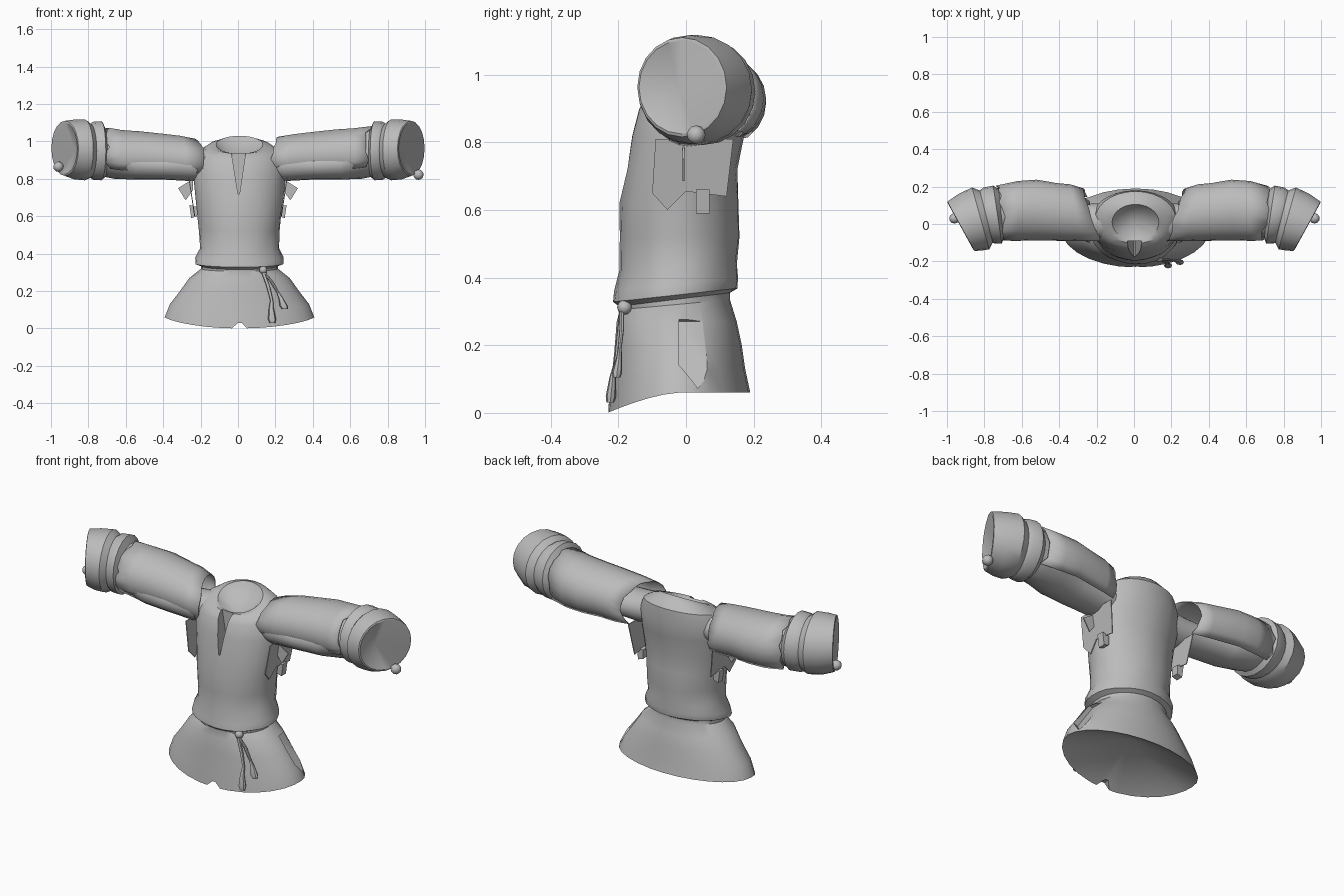
import bpy, bmesh, math, random
from mathutils import Vector

random.seed(4)
if "Cube" in bpy.data.objects:
    bpy.data.objects.remove(bpy.data.objects["Cube"])

cloth = bpy.data.materials.new("plain grey cloth")
cloth.use_nodes = True
cloth.diffuse_color = (0.5, 0.5, 0.5, 1)
cloth.node_tree.nodes["Principled BSDF"].inputs["Base Color"].default_value = (0.5, 0.5, 0.5, 1)


def finish(name, bm, angle=35):
    bmesh.ops.recalc_face_normals(bm, faces=bm.faces)
    mesh = bpy.data.meshes.new(name)
    bm.to_mesh(mesh)
    bm.free()
    mesh.materials.append(cloth)
    ob = bpy.data.objects.new(name, mesh)
    bpy.context.collection.objects.link(ob)
    smooth(ob, angle)
    return ob


def smooth(ob, angle=35):
    bpy.ops.object.select_all(action="DESELECT")
    ob.select_set(True)
    bpy.context.view_layer.objects.active = ob
    bpy.ops.object.shade_smooth_by_angle(angle=math.radians(angle))


def loft(rings, closed=True, tips=()):
    """Skin rings of points; optional tips close the first and last ring with a cone."""
    bm = bmesh.new()
    rows = [[bm.verts.new(p) for p in ring] for ring in rings]
    n = len(rows[0])
    span = n if closed else n - 1
    for a, b in zip(rows, rows[1:]):
        for i in range(span):
            j = (i + 1) % n
            bm.faces.new((a[i], a[j], b[j], b[i]))
    for row, tip in zip((rows[0], rows[-1]), tips):
        v = bm.verts.new(tip)
        for i in range(n):
            bm.faces.new((row[i], row[(i + 1) % n], v))
    return bm


def prism(name, points, offset):
    """Extrude a flat outline along an offset."""
    bm = bmesh.new()
    face = bm.faces.new([bm.verts.new(p) for p in points])
    out = bmesh.ops.extrude_face_region(bm, geom=[face])
    verts = [v for v in out["geom"] if isinstance(v, bmesh.types.BMVert)]
    bmesh.ops.translate(bm, verts=verts, vec=Vector(offset))
    return finish(name, bm)


def knob(name, centre, radius):
    bm = bmesh.new()
    bmesh.ops.create_icosphere(bm, subdivisions=2, radius=radius)
    bmesh.ops.translate(bm, verts=bm.verts, vec=centre)
    finish(name, bm)


def cut(target, cutter):
    mod = target.modifiers.new("cut", "BOOLEAN")
    mod.operation = "DIFFERENCE"
    mod.object = cutter
    smooth(target)
    bpy.ops.object.modifier_apply(modifier=mod.name)
    bpy.data.objects.remove(cutter)
    smooth(target)


# Tunic body: height, half width, front, back, tilt of each ring
profile = [
    (0.06, 0.400, -0.232, 0.19, 0),
    (0.13, 0.372, -0.222, 0.175, 0),
    (0.20, 0.318, -0.212, 0.165, 0),
    (0.27, 0.268, -0.205, 0.15, 0),
    (0.32, 0.205, -0.195, 0.13, 0.015),
    (0.335, 0.205, -0.198, 0.13, 0.02),
    (0.348, 0.238, -0.215, 0.15, 0.02),
    (0.38, 0.236, -0.212, 0.155, 0.02),
    (0.43, 0.212, -0.195, 0.15, 0.01),
    (0.52, 0.215, -0.198, 0.16, 0),
    (0.62, 0.225, -0.195, 0.155, 0),
    (0.72, 0.235, -0.175, 0.15, 0),
    (0.82, 0.245, -0.16, 0.17, 0),
    (0.90, 0.24, -0.14, 0.18, 0),
    (0.95, 0.215, -0.125, 0.175, 0.03),
    (0.978, 0.165, -0.105, 0.14, 0.042),
    (0.982, 0.125, -0.085, 0.105, 0.048),
]
SEG = 28
rings = []
for k, (z, half, front, back, tilt) in enumerate(profile):
    ring = []
    for i in range(SEG):
        t = math.tau * i / SEG
        s = math.sin(t)
        dip = 0.06 * max(0, -s) ** 1.5 * max(0, 1 - k / 3)
        wobble = 1 + (random.uniform(-0.015, 0.015) if 5 < k < 13 else 0)
        ring.append((0.008 + half * wobble * math.cos(t),
                     (front + back) / 2 + (back - front) / 2 * wobble * s,
                     z + tilt * s - dip))
    rings.append(ring)
body = finish("tunic_body", loft(rings, tips=((0, -0.02, 0.18), (0, 0.01, 0.88))))

# Neck slit, hem notch and side opening
cut(body, prism("slit_cutter", [(-0.04, -0.3, 0.97), (0.045, -0.3, 0.97),
                                (0.008, -0.3, 0.72), (0, -0.3, 0.72)], (0, 0.21, 0)))
cut(body, prism("notch_cutter", [(-0.045, -0.3, -0.01), (0.06, -0.3, -0.01),
                                 (0.018, -0.3, 0.03), (0, -0.3, 0.03)], (0, 0.11, 0)))
cut(body, prism("opening_cutter", [(0.25, -0.02, 0.27), (0.25, 0.08, 0.27), (0.345, 0.08, 0.13),
                                   (0.38, 0.035, 0.07), (0.345, -0.02, 0.13)], (0.15, 0, 0.06)))

# Under sleeve and cuff: x, centre y, centre z, radii, slant of each ring
sleeve_rings = [
    (0.12, 0.02, 0.885, 0.09, 0.085, 0),
    (0.25, 0.01, 0.87, 0.098, 0.082, 0),
    (0.40, 0.01, 0.87, 0.1, 0.074, 0),
    (0.55, 0.03, 0.878, 0.115, 0.082, 0),
    (0.66, 0.055, 0.932, 0.135, 0.132, 0),
    (0.71, 0.055, 0.94, 0.13, 0.13, 0.1),
    (0.73, 0.05, 0.95, 0.155, 0.158, 0.15),
    (0.775, 0.045, 0.95, 0.15, 0.155, 0.2),
    (0.79, 0.04, 0.95, 0.14, 0.145, 0.25),
    (0.82, 0.03, 0.955, 0.165, 0.163, 0.28),
    (0.875, 0.01, 0.957, 0.152, 0.16, 0.4),
    (0.925, -0.012, 0.963, 0.132, 0.147, 0.55),
    (0.927, -0.014, 0.963, 0.125, 0.138, 0.55),
]
# Upper sleeve, open underneath, running into the chest
over_rings = [
    (0.225, 0.05, 0.905, 0.14, 0.118, 0.33),
    (0.31, 0.06, 0.912, 0.15, 0.127, 0.2),
    (0.40, 0.065, 0.92, 0.152, 0.13, 0.1),
    (0.52, 0.075, 0.927, 0.16, 0.136, 0),
    (0.62, 0.07, 0.93, 0.158, 0.14, 0),
    (0.71, 0.058, 0.94, 0.145, 0.142, 0.1),
]


def arm_ring(spec, side, angles, ragged=0, drop=0):
    x, yc, zc, ry, rz, slant = spec
    out = []
    for a in angles:
        dy = ry * math.cos(a)
        dx = random.uniform(-ragged, ragged)
        out.append((side * (x + slant * dy + dx), yc + dy, zc - drop + rz * math.sin(a)))
    return out


full = [math.tau * i / 20 for i in range(20)]
part = [math.radians(-48 + 260 * i / 16) for i in range(17)]
for side, label in ((1, "left"), (-1, "right")):
    tube = [arm_ring(r, side, full) for r in sleeve_rings]
    finish(label + "_sleeve", loft(tube, tips=((side * 0.1, 0.02, 0.88), (side * 0.87, -0.02, 0.955))))

    drop = 0 if side > 0 else 0.01
    last = len(over_rings) - 1
    ragged = {0: 0.01, last: 0.02}
    cover = [arm_ring(r, side, part, ragged.get(k, 0), drop) for k, r in enumerate(over_rings)]
    ob = finish(label + "_over_sleeve", loft(cover, closed=False))
    mod = ob.modifiers.new("thickness", "SOLIDIFY")
    mod.thickness = 0.004
    mod.offset = 0

    # Torn underarm flaps
    prism(label + "_underarm_flap",
          [(side * (0.235 + 0.15 * (z - 0.64)), y, z) for y, z in
           ((-0.09, 0.81), (0.14, 0.81), (0.12, 0.64), (0, 0.655), (-0.055, 0.6), (-0.1, 0.65))],
          (side * 0.005, 0, 0))
    prism(label + "_torn_corner",
          [(side * x, -0.01, z) for x, z in
           ((0.24, 0.80), (0.32, 0.75), (0.28, 0.685), (0.24, 0.74))], (0, 0.006, 0))
    prism(label + "_side_scrap",
          [(side * x, 0.03, z) for x, z in
           ((0.22, 0.65), (0.26, 0.66), (0.25, 0.59), (0.22, 0.6))], (0, 0.04, 0))


# Small gathered ties at the cuff openings
knob("left_cuff_tie", (0.965, 0.03, 0.822), 0.028)
knob("right_cuff_tie", (-0.96, 0.03, 0.865), 0.028)


# Waist cord: knot and two hanging tassels
def tassel(name, path):
    strand = []
    for x, y, z, r in path:
        strand.append([(x + r * math.cos(math.tau * i / 8),
                        y + 0.7 * r * math.sin(math.tau * i / 8), z) for i in range(8)])
    finish(name, loft(strand, tips=(path[0][:3], path[-1][:3])))


tassel("long_tassel", [(0.13, -0.19, 0.31, 0.009), (0.16, -0.198, 0.23, 0.01),
                       (0.18, -0.207, 0.15, 0.008), (0.178, -0.216, 0.11, 0.013),
                       (0.182, -0.222, 0.05, 0.022), (0.184, -0.224, 0.03, 0.016)])
tassel("short_tassel", [(0.13, -0.19, 0.31, 0.009), (0.18, -0.19, 0.25, 0.01),
                        (0.215, -0.196, 0.19, 0.008), (0.23, -0.198, 0.16, 0.013),
                        (0.245, -0.204, 0.12, 0.022), (0.25, -0.205, 0.105, 0.016)])
knob("cord_knot", (0.135, -0.182, 0.312), 0.022)
